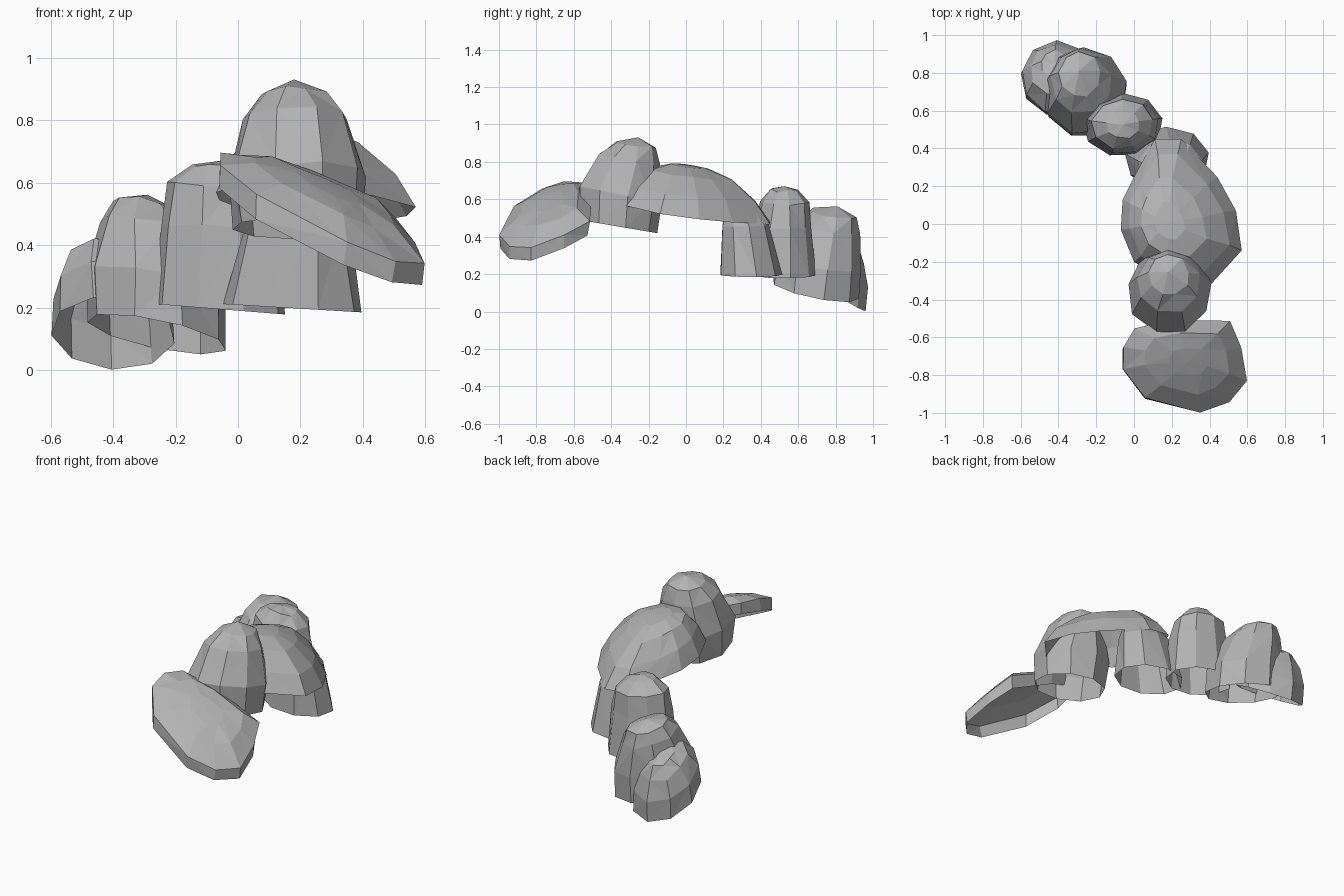
import bpy, bmesh, math, random
from mathutils import Vector

if "Cube" in bpy.data.objects:
    bpy.data.objects.remove(bpy.data.objects["Cube"])

random.seed(4)

stone = bpy.data.materials.new("grey_stone")
stone.diffuse_color = (0.45, 0.45, 0.45, 1)
stone.use_nodes = True
stone.node_tree.nodes["Principled BSDF"].inputs["Base Color"].default_value = stone.diffuse_color

# Layers are (height fraction, width fraction); the last one closes at an apex
TALL = [(0, 1), (0.35, 0.99), (0.74, 0.72), (0.91, 0.5), (1, 0)]
BULGED = [(0, 0.96), (0.35, 1.04), (0.74, 0.77), (0.91, 0.5), (1, 0)]
BLOCK = [(0, 1), (0.55, 0.88), (0.82, 0.76), (0.96, 0.42), (1, 0)]
TAPERED = [(0, 1), (0.68, 0.75), (0.9, 0.5), (1, 0)]
ROUND = [(0, 1), (0.4, 0.96), (0.75, 0.7), (0.95, 0.36), (1, 0)]
SLAB = [(0, 0.97), (0.5, 0.99), (0.88, 0.66), (1, 0.3), (1.02, 0)]
SHIELD = [(0, 1), (0.45, 0.82), (0.85, 0.54), (1, 0.25), (1.02, 0)]


def oval(cx, cy, rx, ry, sides=9, turn=0.2):
    return [(cx + rx * math.cos(turn + math.tau * i / sides),
             cy + ry * math.sin(turn + math.tau * i / sides)) for i in range(sides)]


def rock(name, rim, centre, slope, height, lean, layers, jitter=0.007):
    """Open-bottomed faceted stone rising from a tilted rim."""
    c = Vector(centre)
    bm = bmesh.new()
    rings = []
    for t, s in layers:
        ring = []
        for x, y in (rim if s else [(c.x, c.y)]):
            px = c.x + (x - c.x) * s + lean[0] * t * t
            py = c.y + (y - c.y) * s + lean[1] * t * t
            pz = c.z + slope[0] * (px - c.x) + slope[1] * (py - c.y) + height * t
            if 0 < t < 1:
                px += random.uniform(-jitter, jitter)
                py += random.uniform(-jitter, jitter)
                pz += random.uniform(-jitter, jitter)
            ring.append(bm.verts.new((px, py, pz)))
        rings.append(ring)
    n = len(rim)
    for a, b in zip(rings, rings[1:]):
        for i in range(n):
            j = (i + 1) % n
            if len(b) == 1:
                bm.faces.new((a[i], a[j], b[0]))
            elif random.random() < 0.5:
                bm.faces.new((a[i], a[j], b[j]))
                bm.faces.new((a[i], b[j], b[i]))
            else:
                bm.faces.new((a[i], a[j], b[i]))
                bm.faces.new((a[j], b[j], b[i]))
    mesh = bpy.data.meshes.new(name)
    bm.to_mesh(mesh)
    bm.free()
    mesh.materials.append(stone)
    bpy.context.collection.objects.link(bpy.data.objects.new(name, mesh))


# Tilted slab at the front end
rock("front_slab",
     [(0.6, -0.83), (0.57, -0.65), (0.5, -0.52), (0.2, -0.51), (0.0, -0.55),
      (-0.07, -0.66), (-0.07, -0.77), (0.05, -0.93), (0.34, -1.0), (0.5, -0.95)],
     (0.27, -0.75, 0.44), (-0.45, 0.3), 0.15, (0.02, 0.02), SLAB)

# Highest stone, leaning back onto the bridge
rock("peak_stone", oval(0.19, -0.365, 0.218, 0.22), (0.19, -0.365, 0.455),
     (0, -0.17), 0.495, (-0.01, 0.11), BULGED)

# Wide stone bridging the gap
rock("bridge_stone",
     [(0.57, -0.14), (0.54, 0.07), (0.44, 0.25), (0.25, 0.45), (0.11, 0.45),
      (0.0, 0.25), (-0.06, 0.13), (-0.07, -0.03), (0.0, -0.2), (0.2, -0.33), (0.38, -0.35)],
     (0.25, 0.02, 0.53), (-0.1, -0.15), 0.24, (-0.06, -0.01), SHIELD)

# Upright stones supporting the bridge
rock("support_stone", oval(0.175, 0.345, 0.225, 0.17), (0.175, 0.345, 0.198),
     (-0.06, 0), 0.39, (0.03, -0.06), TAPERED)
rock("middle_stone", oval(-0.06, 0.525, 0.215, 0.17), (-0.06, 0.525, 0.195),
     (-0.08, 0), 0.475, (0, 0), BLOCK)

# Pair of stones at the back end
rock("rear_stone", oval(-0.26, 0.69, 0.225, 0.235), (-0.26, 0.69, 0.115),
     (-0.2, -0.2), 0.465, (-0.03, 0.12), TALL)
rock("end_stone", oval(-0.4, 0.765, 0.2, 0.195), (-0.4, 0.765, 0.118),
     (-0.05, -0.6), 0.33, (-0.02, 0.09), ROUND)
